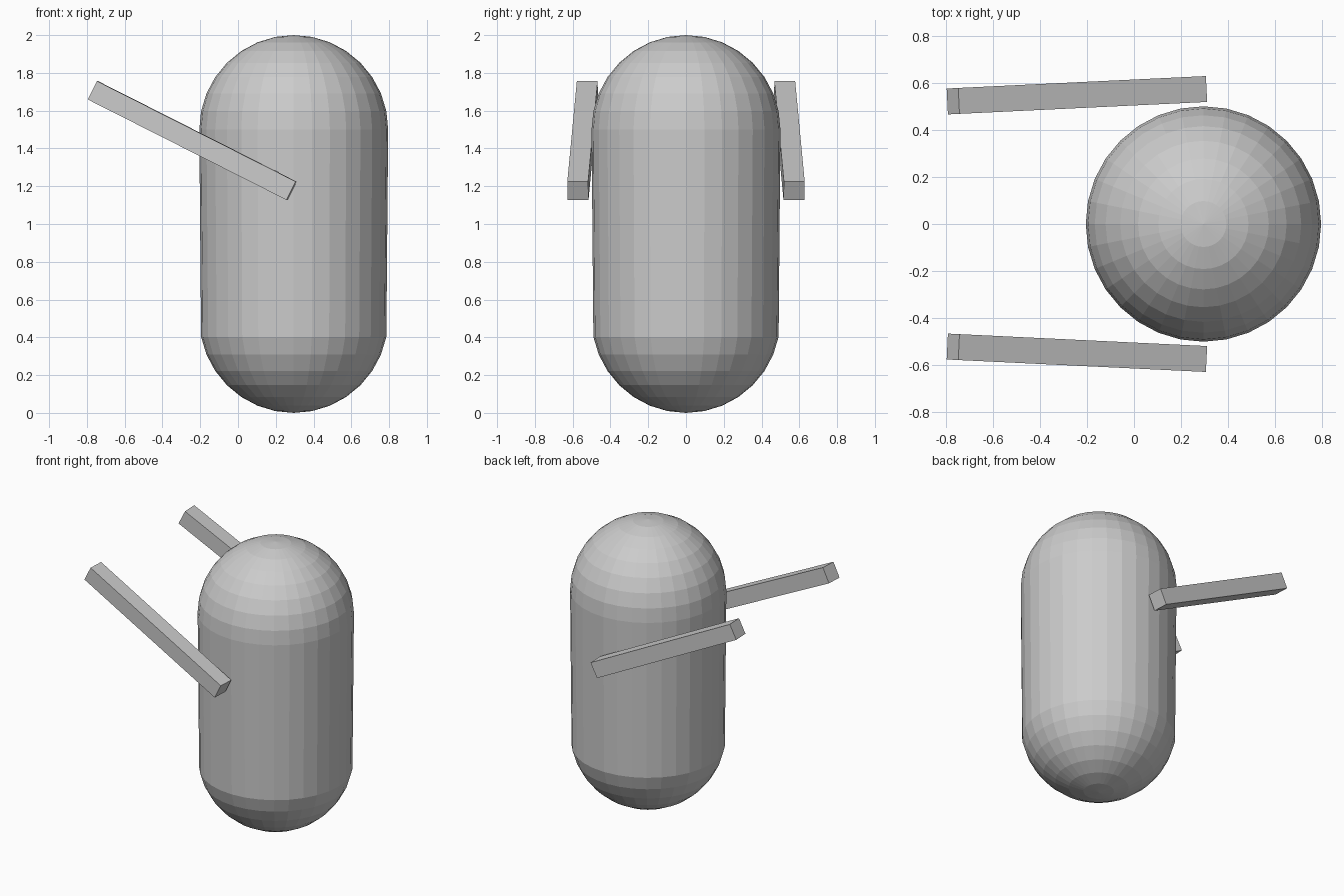
import bpy
from math import radians

if "Cube" in bpy.data.objects:
    bpy.data.objects.remove(bpy.data.objects["Cube"])

# Capsule body: a sphere whose lower half is pulled straight down
bpy.ops.mesh.primitive_uv_sphere_add(segments=32, ring_count=16, radius=0.5)
body = bpy.context.object
body.name = "body"
for v in body.data.vertices:
    v.co.z += 0.5 if v.co.z < -0.01 else 1.5
    v.co.x += 0.295

# Two raised square arms, mirrored across y
def add_arm(name, side):
    bpy.ops.mesh.primitive_cube_add(
        size=1,
        location=(-0.2425, side * 0.547, 1.442),
        rotation=(0, radians(26.8), side * radians(2.75)))
    arm = bpy.context.object
    arm.name = name
    arm.scale = (1.18, 0.11, 0.109)

add_arm("left_arm", 1)
add_arm("right_arm", -1)
